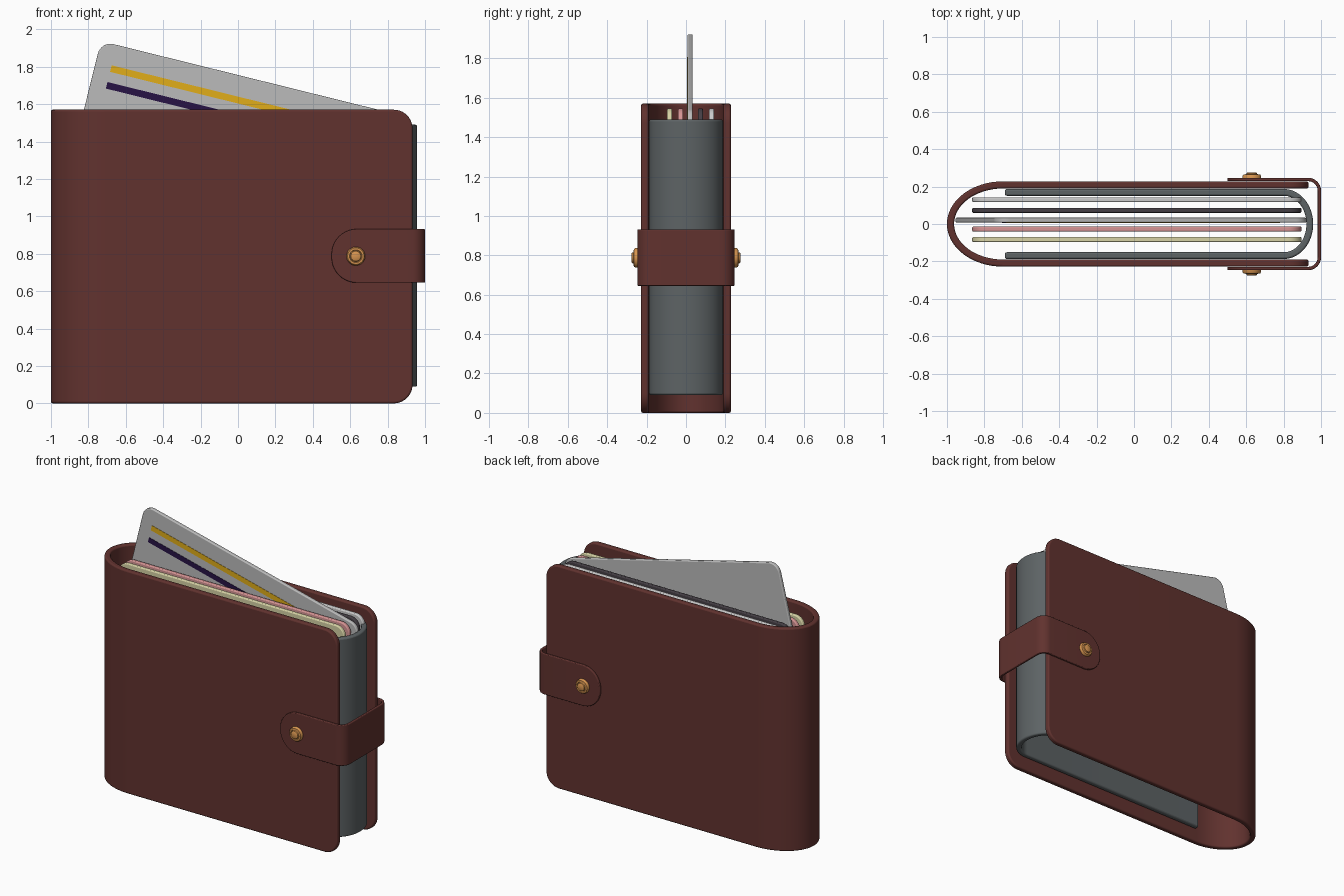
import bpy, bmesh
from math import sin, cos, pi, radians
from mathutils import Vector, Matrix

if "Cube" in bpy.data.objects:
    bpy.data.objects.remove(bpy.data.objects["Cube"])


def material(name, rgb):
    m = bpy.data.materials.new(name)
    m.diffuse_color = (*rgb, 1)
    m.use_nodes = True
    m.node_tree.nodes["Principled BSDF"].inputs["Base Color"].default_value = m.diffuse_color
    return m


LEATHER = material("brown_leather", (0.12, 0.032, 0.028))
LINING = material("grey_lining", (0.11, 0.125, 0.13))
BRASS = material("brass", (0.68, 0.30, 0.08))
CREAM = material("cream", (0.68, 0.65, 0.38))
PINK = material("pink", (0.68, 0.30, 0.30))
SILVER = material("silver", (0.50, 0.50, 0.50))
DARK = material("dark_card", (0.06, 0.05, 0.06))
PALE = material("pale_card", (0.55, 0.57, 0.57))
GOLD = material("gold_stripe", (0.75, 0.42, 0.01))
PURPLE = material("purple_stripe", (0.02, 0.006, 0.06))


def finish(name, bm, mat, bevel=0.0):
    bmesh.ops.recalc_face_normals(bm, faces=bm.faces)
    me = bpy.data.meshes.new(name)
    bm.to_mesh(me)
    bm.free()
    ob = bpy.data.objects.new(name, me)
    bpy.context.collection.objects.link(ob)
    me.materials.append(mat)
    if bevel:
        mod = ob.modifiers.new("soft_edges", 'BEVEL')
        mod.width, mod.segments, mod.limit_method = bevel, 3, 'ANGLE'
        mod.angle_limit = radians(40)
    bpy.ops.object.select_all(action='DESELECT')
    ob.select_set(True)
    bpy.context.view_layer.objects.active = ob
    bpy.ops.object.shade_smooth_by_angle(angle=radians(40))
    return ob


def band(name, path, thick, z0, z1, corner, mat, bevel):
    """Sheet of given thickness along an open xy path, with rounded end corners."""
    bm = bmesh.new()
    pts = [Vector(p) for p in path]
    rings = []
    for i, p in enumerate(pts):
        t = (pts[min(i + 1, len(pts) - 1)] - pts[max(i - 1, 0)]).normalized()
        if 0 < i < len(pts) - 1:   # average of unit directions
            t = ((pts[i + 1] - p).normalized() + (p - pts[i - 1]).normalized()).normalized()
        n = Vector((-t.y, t.x)) * thick / 2
        rings.append([bm.verts.new((*(p + s * n), z))
                      for s, z in ((1, z0), (1, z1), (-1, z1), (-1, z0))])
    for a, b in zip(rings, rings[1:]):
        for k in range(4):
            j = (k + 1) % 4
            bm.faces.new((a[k], a[j], b[j], b[k]))
    for r in (rings[0], rings[-1]):
        bm.faces.new(r)
    if corner:
        ends = [bm.edges.get(pair) for r in (rings[0], rings[-1])
                for pair in ((r[1], r[2]), (r[3], r[0]))]
        bmesh.ops.bevel(bm, geom=ends, offset=corner, segments=10, profile=0.5, affect='EDGES')
    return finish(name, bm, mat, bevel)


def u_path(x_end, x_mid, a, b, n=32):
    """Two straight sides joined by half an ellipse; the sign of a sets its direction."""
    arc = [(x_mid + a * cos(t), b * sin(t))
           for t in (-pi / 2 + pi * i / n for i in range(n + 1))]
    return [(x_end, -b), *arc, (x_end, b)]


def card(name, w, h, thick, loc, mat, tilt=0.0, corner=0.07):
    bm = bmesh.new()
    bmesh.ops.create_cube(bm, size=1, matrix=Matrix.Diagonal((w, thick, h, 1)))
    if corner:
        es = [e for e in bm.edges if abs(e.verts[0].co.y - e.verts[1].co.y) > thick / 2]
        bmesh.ops.bevel(bm, geom=es, offset=corner, segments=8, profile=0.5, affect='EDGES')
    ob = finish(name, bm, mat, 0.006 if corner else 0)
    ob.location = loc
    ob.rotation_euler.y = tilt
    return ob


# Leather cover and grey inner pocket
band("cover", u_path(0.933, -0.70, -0.281, 0.209), 0.038, 0, 1.57, 0.1, LEATHER, 0.01)
band("inner_pocket", u_path(-0.69, 0.80, 0.14, 0.169), 0.036, 0.09, 1.49, 0, LINING, 0.01)

# Closing strap wrapping round the open side
R, XC, YC = 0.06, 0.931, 0.178
quarter = [(XC + R * cos(t), YC + R * sin(t)) for t in (pi / 2 * i / 8 for i in range(9))]
upper = quarter + [(0.5, 0.238)]
lower = [(x, -y) for x, y in reversed(upper)]
band("strap", lower + upper, 0.018, 0.645, 0.932, 0.135, LEATHER, 0.005)

# Snap studs, one on each side of the strap
PROFILE = [(0, 0.235), (0.05, 0.235), (0.05, 0.256), (0.044, 0.265), (0.034, 0.266),
           (0.031, 0.262), (0.028, 0.264), (0.027, 0.273), (0.023, 0.276), (0, 0.276)]
for side, label in ((-1, "front"), (1, "back")):
    bm = bmesh.new()
    vs = [bm.verts.new((0.63 + r, side * d, 0.787)) for r, d in PROFILE]
    es = [bm.edges.new(p) for p in zip(vs, vs[1:])]
    bmesh.ops.spin(bm, geom=vs + es, cent=(0.63, 0, 0.787), axis=(0, 1, 0),
                   angle=2 * pi, steps=32)
    bmesh.ops.remove_doubles(bm, verts=bm.verts, dist=1e-4)
    finish(label + "_stud", bm, BRASS)

# Upright cards
for name, y, mat in (("cream_card", -0.083, CREAM), ("pink_card", -0.027, PINK),
                     ("dark_card", 0.073, DARK), ("pale_card", 0.13, PALE)):
    card(name, 1.76, 1.0, 0.026, (0.015, y, 1.045), mat)

# Tilted card with two stripes, placed from its top left corner
TILT = radians(13.9)
U = Vector((cos(TILT), 0, -sin(TILT)))
V = Vector((sin(TILT), 0, cos(TILT)))
CORNER = Vector((-0.733, 0.021, 1.937))
card("tilted_card", 1.72, 0.98, 0.026, CORNER + U * 0.86 - V * 0.49, SILVER, TILT)
for name, down, mat in (("gold_stripe", 0.13, GOLD), ("purple_stripe", 0.222, PURPLE)):
    pos = CORNER + U * (0.087 + 0.75) - V * down + Vector((0, -0.013, 0))
    card(name, 1.5, 0.036, 0.004, pos, mat, TILT, 0)
